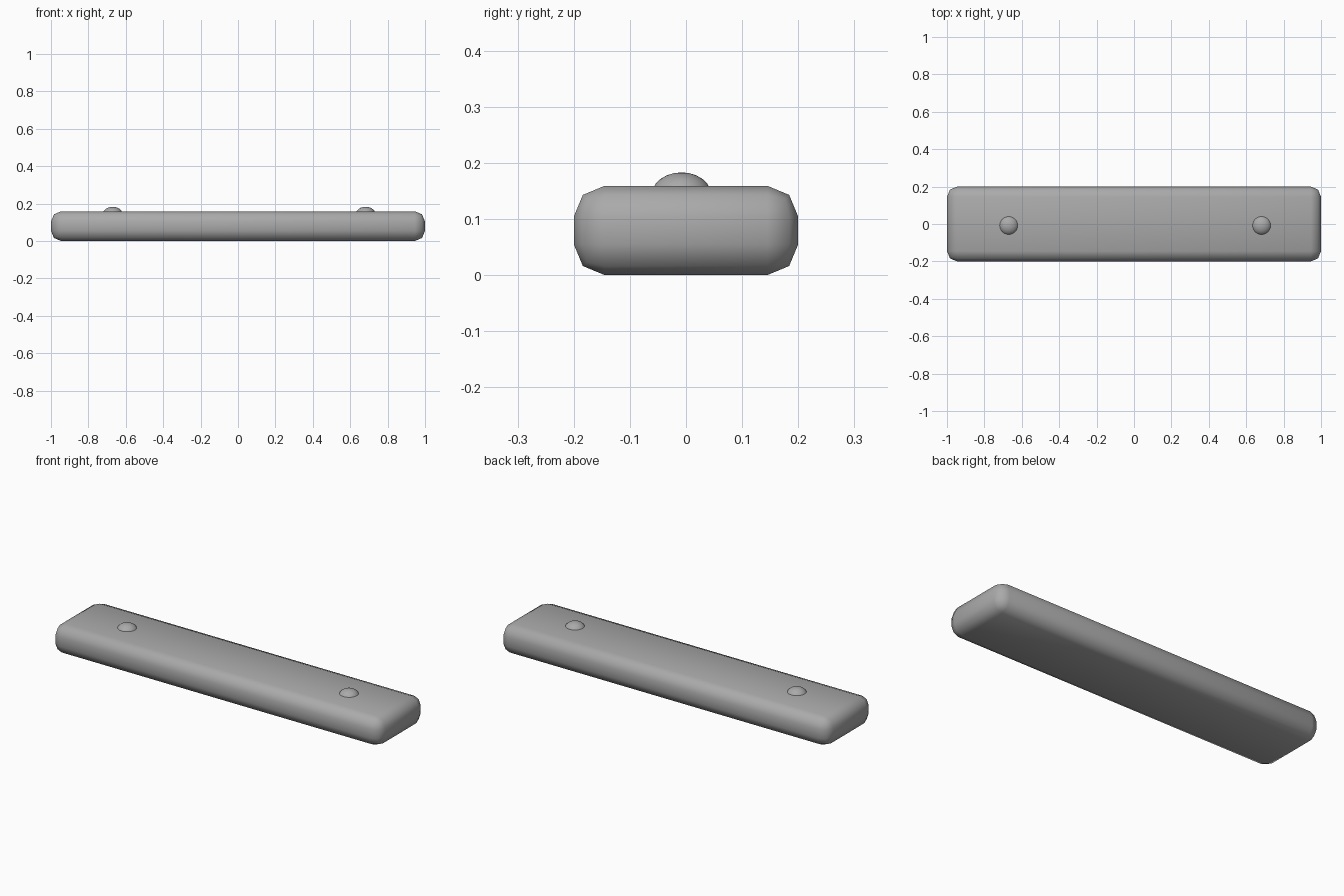
import bpy

if "Cube" in bpy.data.objects:
    bpy.data.objects.remove(bpy.data.objects["Cube"])

# Dark grey finish shared by all parts
grey = bpy.data.materials.new("dark_grey")
grey.diffuse_color = (0.4, 0.4, 0.4, 1)
grey.use_nodes = True
grey.node_tree.nodes["Principled BSDF"].inputs["Base Color"].default_value = grey.diffuse_color

# Plank with all edges rounded in two steps
bpy.ops.mesh.primitive_cube_add(size=1, location=(0, 0, 0.0795))
plank = bpy.context.object
plank.name = "plank"
plank.scale = (2, 0.4, 0.159)
bpy.ops.object.transform_apply(location=False, rotation=False, scale=True)
bevel = plank.modifiers.new("rounded_edges", 'BEVEL')
bevel.width = 0.055
bevel.segments = 2
bevel.limit_method = 'NONE'
bpy.ops.object.modifier_apply(modifier=bevel.name)
bpy.ops.object.shade_smooth()
plank.data.materials.append(grey)


# Domed nail heads, sunk into the top face
def nail(name, x):
    bpy.ops.mesh.primitive_uv_sphere_add(
        segments=24, ring_count=12, radius=0.053, location=(x, -0.008, 0.143))
    head = bpy.context.object
    head.name = name
    head.scale.z = 0.04 / 0.053
    bpy.ops.object.shade_smooth()
    head.data.materials.append(grey)


nail("nail_left", -0.67)
nail("nail_right", 0.682)
